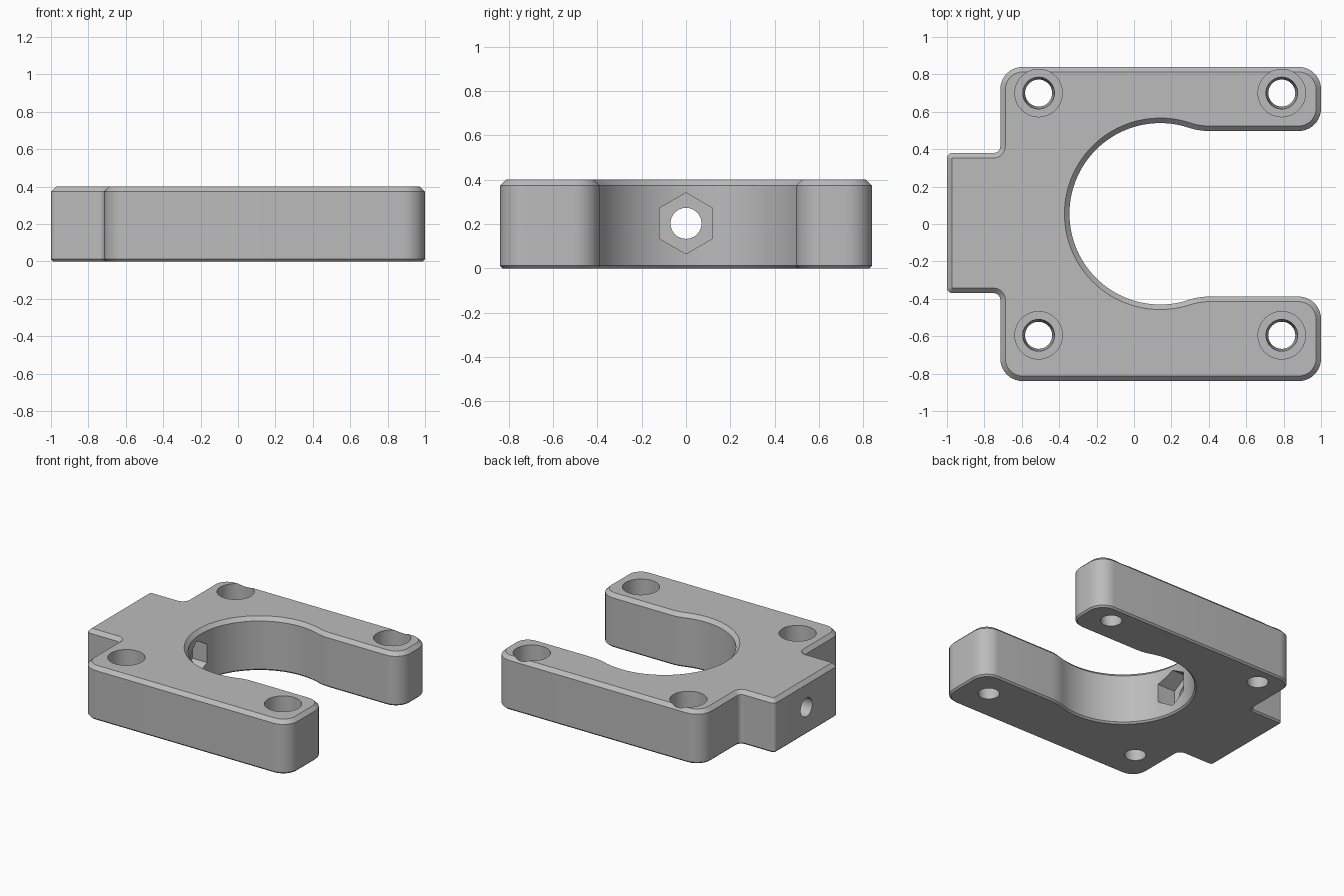
import bpy
import bmesh
from math import sin, cos, pi, atan2, sqrt, radians
from mathutils import Vector, Matrix

cube = bpy.data.objects.get("Cube")
if cube:
    bpy.data.objects.remove(cube, do_unlink=True)

HEIGHT = 0.4
grey = bpy.data.materials.new("plain grey")
grey.use_nodes = True
colour = (0.5, 0.5, 0.5, 1)
grey.diffuse_color = colour
grey.node_tree.nodes["Principled BSDF"].inputs["Base Color"].default_value = colour


def arc(cx, cy, r, a, b, n):
    return [Vector((cx + r * cos(a + (b - a) * i / n), cy + r * sin(a + (b - a) * i / n)))
            for i in range(n + 1)]


def rounded(prev, corner, nxt, r, n=10):
    """Tangent arc replacing a right-angled corner."""
    p, c, q = Vector(prev), Vector(corner), Vector(nxt)
    u, v = (p - c).normalized(), (q - c).normalized()
    centre = c + (u + v) * r
    return [centre - v * r * cos(t) - u * r * sin(t)
            for t in (pi / 2 * i / n for i in range(n + 1))]


def slot(cx, cy, radius, half, fillet):
    """Round pocket blending into a straight open channel, lower side first."""
    dy = half + fillet
    dx = sqrt((radius + fillet) ** 2 - dy ** 2)
    a = atan2(dy, -dx)
    low = arc(cx + dx, cy - dy, fillet, pi / 2, a, 8)
    ring = arc(cx, cy, radius, a - pi, -a - pi, 72)
    high = arc(cx + dx, cy + dy, fillet, -a, -pi / 2, 8)
    return low + ring[1:-1] + high


def inset(points, d):
    out = []
    for i, p in enumerate(points):
        e1 = (p - points[i - 1]).normalized()
        e2 = (points[(i + 1) % len(points)] - p).normalized()
        n1, n2 = Vector((-e1.y, e1.x)), Vector((-e2.y, e2.x))
        out.append(p + (n1 + n2) * d / (1 + n1.dot(n2)))
    return out


def skin(name, rings, matrix=Matrix()):
    """Closed solid through a stack of equal-length loops."""
    bm = bmesh.new()
    loops = [[bm.verts.new(p) for p in ring] for ring in rings]
    n = len(loops[0])
    bm.faces.new(loops[0][::-1])
    bm.faces.new(loops[-1])
    for a, b in zip(loops, loops[1:]):
        for i in range(n):
            j = (i + 1) % n
            bm.faces.new((a[i], a[j], b[j], b[i]))
    bmesh.ops.transform(bm, matrix=matrix, verts=bm.verts)
    bmesh.ops.recalc_face_normals(bm, faces=bm.faces)
    mesh = bpy.data.meshes.new(name)
    bm.to_mesh(mesh)
    bm.free()
    mesh.materials.append(grey)
    obj = bpy.data.objects.new(name, mesh)
    bpy.context.collection.objects.link(obj)
    return obj


def turned(name, profile, sides, matrix):
    return skin(name, [[Vector((r * cos(2 * pi * i / sides), r * sin(2 * pi * i / sides), z))
                        for i in range(sides)] for r, z in profile], matrix)


# Plate outline: tab, body, two arms and the open slot
corners = [(-1, 0.38, 0.03), (-1, -0.37, 0.03), (-0.715, -0.37, 0.035), (-0.715, -0.84, 0.12),
           (1, -0.84, 0.12), (1, -0.388, 0.12), None, (1, 0.497, 0.12),
           (1, 0.84, 0.12), (-0.715, 0.84, 0.12), (-0.715, 0.38, 0.035)]
outline = []
for i, c in enumerate(corners):
    if c is None:
        outline += slot(0.14, 0.0545, 0.485, 0.4425, 0.35)
        continue
    before, after = corners[i - 1], corners[(i + 1) % len(corners)]
    before = before[:2] if before else (0, c[1])
    after = after[:2] if after else (0, c[1])
    outline += rounded(before, c[:2], after, c[2])

# Plate with a broad top chamfer and a fine bottom chamfer
levels = [(0.012, 0), (0, 0.012), (0, HEIGHT - 0.027), (0.027, HEIGHT)]
plate = skin("clamp_plate", [[p.to_3d() + Vector((0, 0, z)) for p in inset(outline, d)]
                             for d, z in levels])

# Four counterbored screw holes
bore = [(0.066, -0.1), (0.085, 0.2), (0.127, 0.2), (0.127, 0.5)]
cutters = [turned("screw_bore", bore, 48, Matrix.Translation((x, y, 0)))
           for x in (-0.51, 0.79) for y in (-0.595, 0.70)]

# Cross bolt hole through the tab and hexagonal nut pocket
sideways = Matrix.Translation((0, 0, 0.203)) @ Matrix.Rotation(radians(90), 4, 'Y')
cutters.append(turned("nut_pocket", [(0.138, -0.46), (0.138, -0.1)], 6, sideways))
cutters.append(turned("bolt_hole", [(0.07, -1.1), (0.07, -0.2)], 48, sideways))

bpy.ops.object.select_all(action='DESELECT')
bpy.context.view_layer.objects.active = plate
plate.select_set(True)
for cutter in cutters:
    cutter.hide_render = True
    mod = plate.modifiers.new(cutter.name, 'BOOLEAN')
    mod.operation = 'DIFFERENCE'
    mod.solver = 'EXACT'
    mod.object = cutter
    bpy.ops.object.modifier_apply(modifier=mod.name)
    bpy.data.objects.remove(cutter, do_unlink=True)

bpy.ops.object.shade_smooth_by_angle(angle=radians(30))
